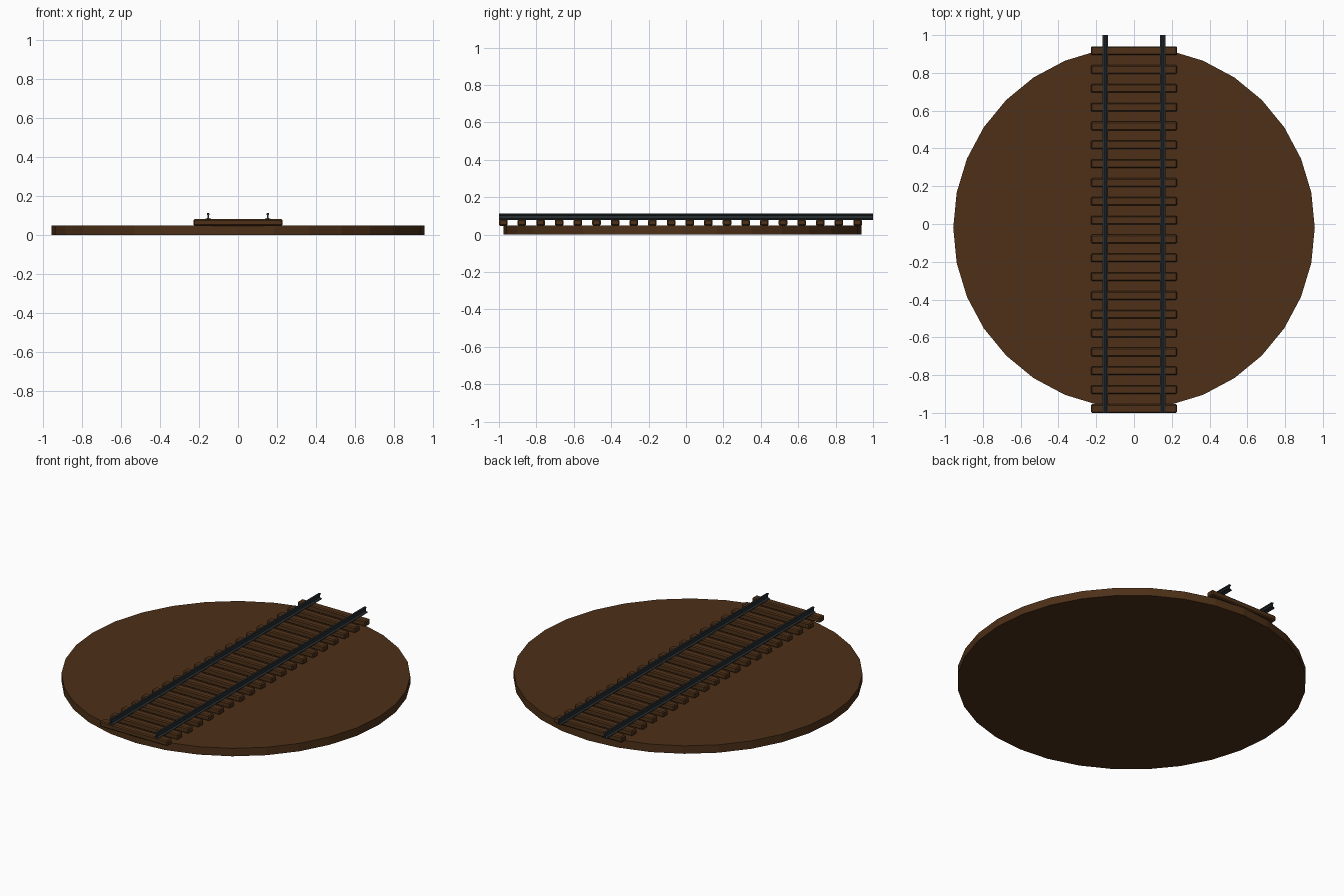
import bpy, bmesh
from mathutils import Matrix

if "Cube" in bpy.data.objects:
    bpy.data.objects.remove(bpy.data.objects["Cube"])


def material(name, rgb):
    m = bpy.data.materials.new(name)
    m.diffuse_color = (*rgb, 1)
    m.use_nodes = True
    m.node_tree.nodes["Principled BSDF"].inputs["Base Color"].default_value = m.diffuse_color
    return m


def add_object(name, bm, mat):
    bmesh.ops.recalc_face_normals(bm, faces=bm.faces)
    mesh = bpy.data.meshes.new(name)
    bm.to_mesh(mesh)
    bm.free()
    mesh.materials.append(mat)
    ob = bpy.data.objects.new(name, mesh)
    bpy.context.collection.objects.link(ob)
    return ob


earth = material("earth_brown", (0.075, 0.03, 0.009))
wood = material("wood_brown", (0.075, 0.03, 0.009))
steel = material("dark_steel", (0.02, 0.026, 0.03))

# Round ground base, 32 flat sides
bm = bmesh.new()
bmesh.ops.create_cone(bm, cap_ends=True, segments=32, radius1=0.957, radius2=0.957,
                      depth=0.048, matrix=Matrix.Translation((0, -0.02, 0.024)))
add_object("round_base", bm, earth)

# Sleepers: chamfered planks laid across the track
COUNT, FIRST, STEP = 20, -0.977, 0.0997
for i in range(COUNT):
    bm = bmesh.new()
    bmesh.ops.create_cube(bm, size=1)
    bmesh.ops.scale(bm, vec=(0.456, 0.046, 0.034), verts=bm.verts)
    bmesh.ops.bevel(bm, geom=bm.edges[:], offset=0.006, segments=1, affect='EDGES')
    ob = add_object(f"sleeper_{i + 1}", bm, wood)
    ob.location = (0, FIRST + i * STEP, 0.064)

# Rails: I-shaped half profile (x, z), mirrored and extruded along y
half = [(0.015, 0.079), (0.015, 0.083), (0.003, 0.087), (0.003, 0.102),
        (0.007, 0.105), (0.007, 0.110), (0.005, 0.112)]
profile = half + [(-x, z) for x, z in reversed(half)]
for name, cx in (("left_rail", -0.153), ("right_rail", 0.153)):
    bm = bmesh.new()
    face = bm.faces.new([bm.verts.new((cx + x, -1, z)) for x, z in profile])
    ext = bmesh.ops.extrude_face_region(bm, geom=[face], use_keep_orig=True)
    moved = [v for v in ext["geom"] if isinstance(v, bmesh.types.BMVert)]
    bmesh.ops.translate(bm, vec=(0, 2, 0), verts=moved)
    add_object(name, bm, steel)
